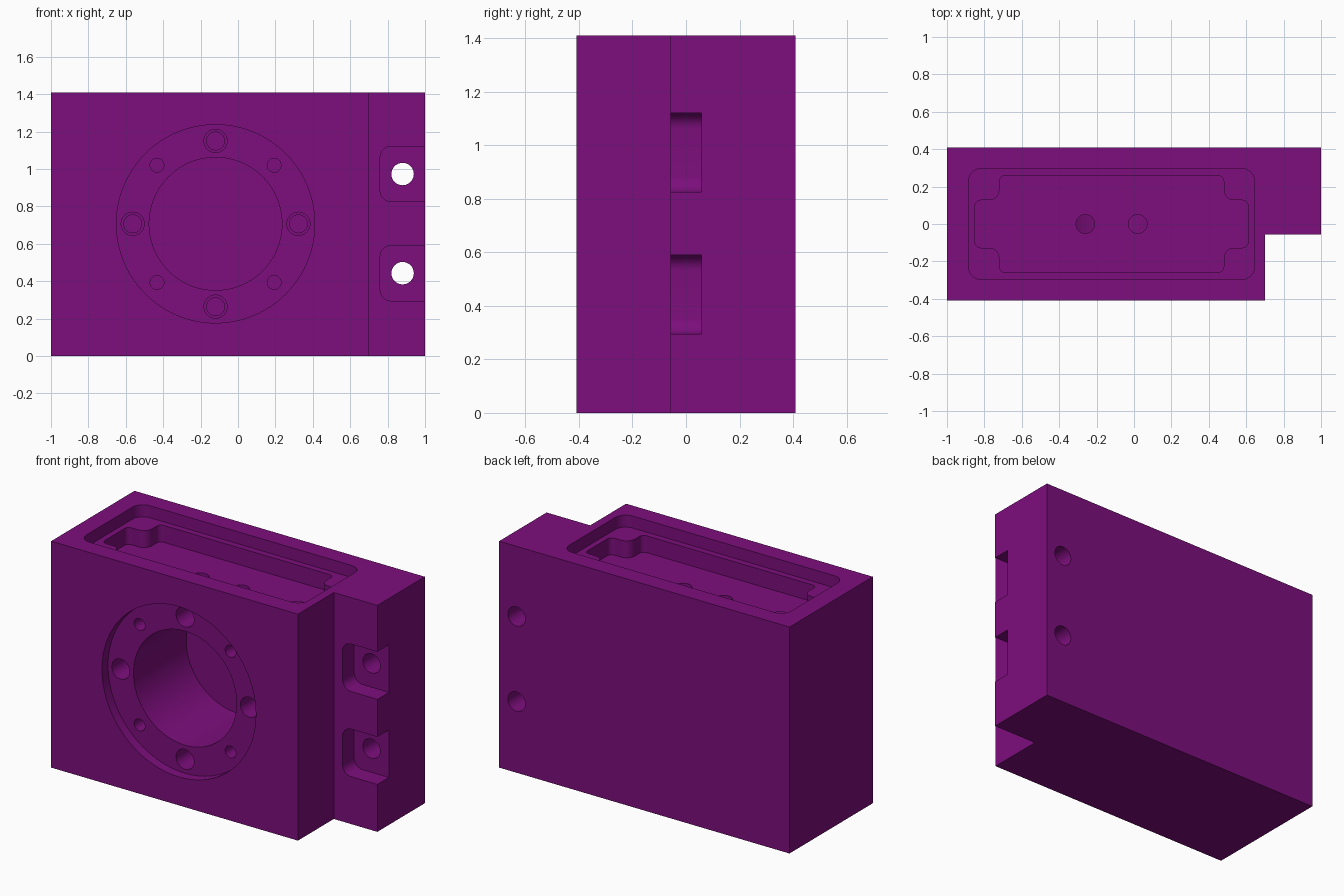
import bpy, bmesh, math
from mathutils import Vector

cube = bpy.data.objects.get("Cube")
if cube:
    bpy.data.objects.remove(cube, do_unlink=True)

purple = bpy.data.materials.new("purple")
colour = (0.205, 0.0044, 0.205, 1)
purple.diffuse_color = colour
purple.use_nodes = True
purple.node_tree.nodes["Principled BSDF"].inputs["Base Color"].default_value = colour


def prism(name, outline, axis, lo, hi):
    """Extrude a 2D outline along y (outline in x, z) or z (outline in x, y)."""
    bm = bmesh.new()
    place = (lambda a, b, h: (a, h, b)) if axis == "y" else (lambda a, b, h: (a, b, h))
    rings = [[bm.verts.new(place(a, b, h)) for a, b in outline] for h in (lo, hi)]
    n = len(outline)
    for ring in rings:
        bm.faces.new(ring)
    for i in range(n):
        j = (i + 1) % n
        bm.faces.new((rings[0][i], rings[0][j], rings[1][j], rings[1][i]))
    bmesh.ops.recalc_face_normals(bm, faces=bm.faces)
    mesh = bpy.data.meshes.new(name)
    bm.to_mesh(mesh)
    bm.free()
    mesh.materials.append(purple)
    ob = bpy.data.objects.new(name, mesh)
    bpy.context.collection.objects.link(ob)
    return ob


def circle(x, y, r, n=32):
    return [(x + r * math.cos(2 * math.pi * i / n), y + r * math.sin(2 * math.pi * i / n))
            for i in range(n)]


def rounded(corners, steps=8):
    """Fillet the right-angled corners (x, y, radius) of a closed outline."""
    out = []
    for i, (x, y, r) in enumerate(corners):
        p = Vector((x, y))
        if r == 0:
            out.append((x, y))
            continue
        u = (Vector(corners[i - 1][:2]) - p).normalized()
        v = (Vector(corners[(i + 1) % len(corners)][:2]) - p).normalized()
        c = p + r * (u + v)
        for k in range(steps + 1):
            t = math.pi / 2 * k / steps
            out.append(tuple(c - r * (v * math.cos(t) + u * math.sin(t))))
    return out


# L-shaped body with mounting flange
H = 1.41
FRONT, STEP, BACK = -0.41, -0.057, 0.41
housing = prism("housing", [(-1, FRONT), (0.7, FRONT), (0.7, STEP), (1, STEP),
                            (1, BACK), (-1, BACK)], "z", 0, H)


def cut(outline, axis, lo, hi):
    cutter = prism("cutter", outline, axis, lo, hi)
    cutter.hide_render = True
    mod = housing.modifiers.new("cut", "BOOLEAN")
    mod.operation, mod.solver, mod.object = "DIFFERENCE", "EXACT", cutter
    bpy.context.view_layer.objects.active = housing
    bpy.ops.object.modifier_apply(modifier=mod.name)
    bpy.data.objects.remove(cutter, do_unlink=True)


# Front face recess and blind bore
CX, CZ = -0.12, 0.707
SEAT = FRONT + 0.06
cut(circle(CX, CZ, 0.53, 96), "y", FRONT - 0.1, SEAT)
cut(circle(CX, CZ, 0.355, 96), "y", FRONT - 0.1, 0.17)

# Stepped bolt holes on the axes, small plain holes on the diagonals
for i in range(4):
    a = math.pi / 2 * i
    x, z = CX + 0.443 * math.cos(a), CZ + 0.443 * math.sin(a)
    cut(circle(x, z, 0.062), "y", SEAT - 0.03, SEAT + 0.15)
    cut(circle(x, z, 0.048), "y", SEAT - 0.02, SEAT + 0.3)
    a += math.pi / 4
    cut(circle(CX + 0.443 * math.cos(a), CZ + 0.443 * math.sin(a), 0.037),
        "y", SEAT - 0.03, SEAT + 0.25)

# Top cover recess, then the deeper pocket with corner bosses
cut(rounded([(-0.885, -0.297, 0.07), (0.645, -0.297, 0.07),
             (0.645, 0.297, 0.07), (-0.885, 0.297, 0.07)]), "z", H - 0.075, H + 0.1)
quarter = [(0.73, 0.127, 0.03), (0.6, 0.127, 0.055), (0.6, 0.258, 0.03)]
pocket = []
for sx, sy, order in ((1, 1, 1), (-1, 1, -1), (-1, -1, 1), (1, -1, -1)):
    pocket += [(CX + sx * x, sy * y, r) for x, y, r in quarter[::order]]
cut(rounded(pocket), "z", H - 0.18, H + 0.15)

# Ports from the pocket down into the bore
for x in (CX - 0.14, CX + 0.14):
    cut(circle(x, 0, 0.05), "z", 0.85, H - 0.1)

# Flange notches with through holes
for z in (0.443, 0.973):
    cut(rounded([(0.76, z - 0.148, 0.06), (1.1, z - 0.148, 0),
                 (1.1, z + 0.148, 0), (0.76, z + 0.148, 0.06)]), "y", STEP - 0.1, 0.057)
    cut(circle(0.88, z, 0.06), "y", -0.02, BACK + 0.1)

# Smooth bores, crisp edges
bpy.ops.object.select_all(action="DESELECT")
housing.select_set(True)
bpy.context.view_layer.objects.active = housing
bpy.ops.object.shade_smooth_by_angle(angle=math.radians(30))
